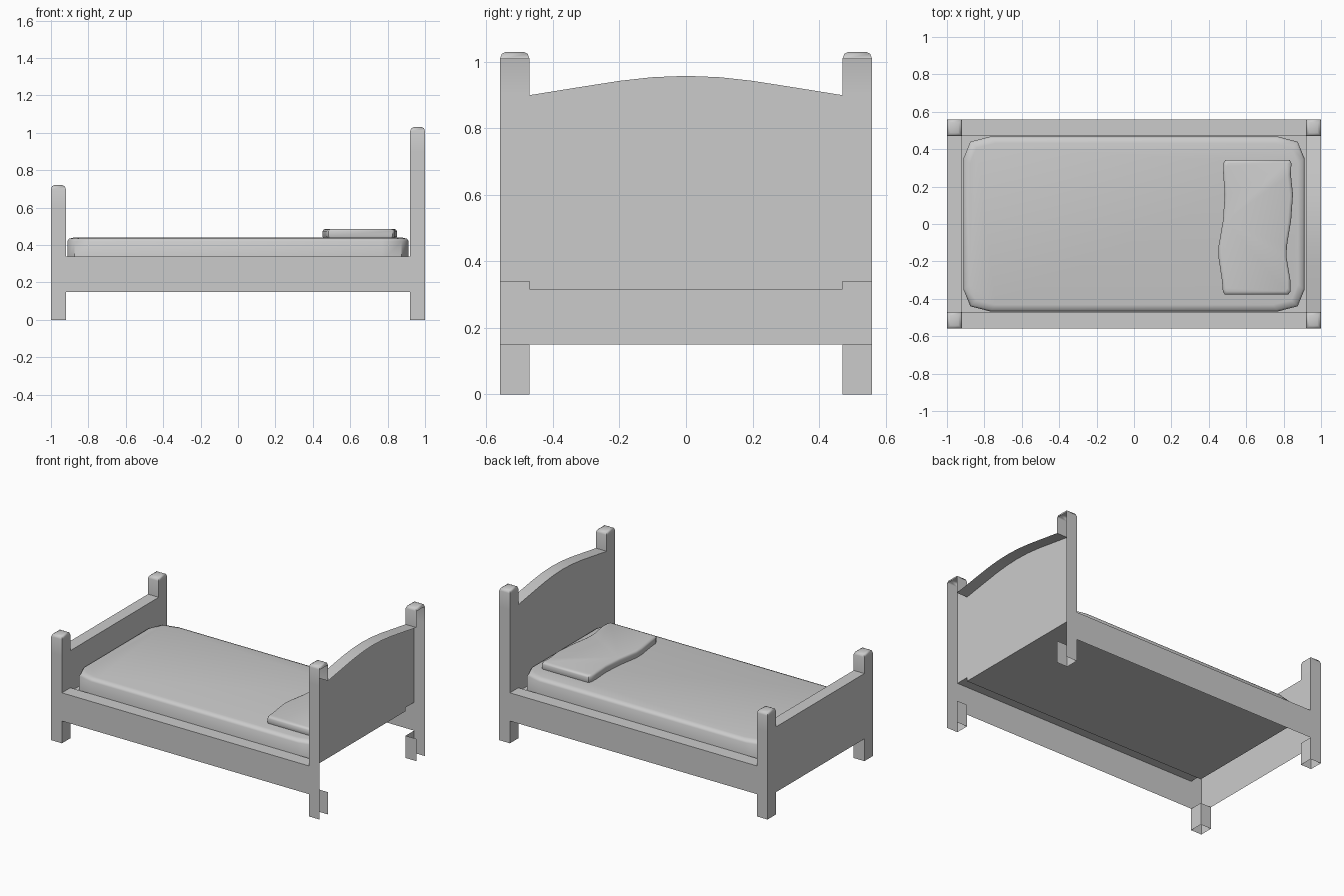
import bpy
import math

if "Cube" in bpy.data.objects:
    bpy.data.objects.remove(bpy.data.objects["Cube"])


def make(name, verts, faces):
    mesh = bpy.data.meshes.new(name)
    mesh.from_pydata(verts, [], faces)
    mesh.update()
    obj = bpy.data.objects.new(name, mesh)
    bpy.context.collection.objects.link(obj)
    bpy.ops.object.select_all(action='DESELECT')
    obj.select_set(True)
    bpy.context.view_layer.objects.active = obj
    bpy.ops.object.shade_smooth_by_angle(angle=math.radians(50))
    return obj


def sheet(name, rows):
    """Skin a sequence of equal-length profiles."""
    n = len(rows[0])
    faces = [(i * n + j, i * n + j + 1, (i + 1) * n + j + 1, (i + 1) * n + j)
             for i in range(len(rows) - 1) for j in range(n - 1)]
    return make(name, [p for r in rows for p in r], faces)


def loft(name, outline, levels, skip=()):
    """Stack an outline at (z, inset) levels, cap the top, leave the bottom open."""
    n = len(outline)
    xs, ys = zip(*outline)
    cx, cy = (min(xs) + max(xs)) / 2, (min(ys) + max(ys)) / 2
    hx, hy = (max(xs) - min(xs)) / 2, (max(ys) - min(ys)) / 2
    verts = [(cx + (x - cx) * (1 - d / hx), cy + (y - cy) * (1 - d / hy), z)
             for z, d in levels for x, y in outline]
    faces = [(i * n + k, i * n + (k + 1) % n, (i + 1) * n + (k + 1) % n, (i + 1) * n + k)
             for i in range(len(levels) - 1) for k in range(n) if (k, i) not in skip]
    faces.append(tuple(range((len(levels) - 1) * n, len(levels) * n)))
    area = sum(xs[k] * ys[(k + 1) % n] - xs[(k + 1) % n] * ys[k] for k in range(n))
    if area < 0:
        faces = [f[::-1] for f in faces]
    return make(name, verts, faces)


YO, YI = 0.56, 0.47            # outer and inner y of the frame
XO, XI = 1.0, 0.92             # outer and inner x of the frame
LEG, RAIL, FLOOR = 0.15, 0.34, 0.315


# Hollow corner posts: sides are outer y, inner x, inner y, outer x
def post(name, sx, sy, height, board_z, open_back):
    outline = [(sx * XO, sy * YO), (sx * XI, sy * YO), (sx * XI, sy * YI), (sx * XO, sy * YI)]
    levels = [(0, 0), (LEG, 0), (RAIL, 0), (board_z, 0),
              (height - 0.022, 0), (height - 0.006, 0.006), (height, 0.018)]
    skip = {(1, 1), (2, 1), (2, 2)}
    if open_back:              # wall side of the head end has no back faces
        skip |= {(3, i) for i in range(4)}
    loft(name, outline, levels, skip)


for side, sy in (("front", -1), ("back", 1)):
    post("head_post_" + side, 1, sy, 1.03, 0.90, True)
    post("foot_post_" + side, -1, sy, 0.72, 0.59, False)

# Side rails and the slightly recessed floor between them
half = [(YO, LEG), (YO, RAIL), (YI, RAIL), (YI, FLOOR)]
profile = half + [(-y, z) for y, z in reversed(half)]
sheet("rails_and_floor", [[(x, y, z) for y, z in profile] for x in (-XI, XI)])

# Arched headboard, open at the back
arch = [(0.47, 0.90), (0.34, 0.921), (0.2, 0.943), (0.1, 0.954)]
arch = [(-y, z) for y, z in arch] + [(0, 0.958)] + arch[::-1]
sheet("headboard", [[(XI, y, FLOOR), (XI, y, z), (XO, y, z)] for y, z in arch])

# Straight footboard
sheet("footboard", [[(-XI, y, FLOOR), (-XI, y, 0.59), (-XO, y, 0.59), (-XO, y, LEG)]
                    for y in (YI, -YI)])

# Mattress with coarse rounded corners
quarter = [(0.912, 0.35), (0.875, 0.44), (0.77, 0.467)]
right = [(x, -y) for x, y in reversed(quarter)] + quarter
loft("mattress", right + [(-x, -y) for x, y in right],
     [(FLOOR, 0), (0.42, 0), (0.434, 0.008), (0.44, 0.035)])

# Pillow with wavy long edges
left_edge = [(0.488, 0.343), (0.478, 0.325), (0.477, 0.27), (0.485, 0.16), (0.476, 0.02),
             (0.452, -0.12), (0.452, -0.18), (0.47, -0.30), (0.475, -0.36), (0.485, -0.377)]
right_edge = [(0.825, -0.377), (0.837, -0.36), (0.836, -0.30), (0.816, -0.18), (0.817, -0.12),
              (0.84, 0.02), (0.85, 0.16), (0.838, 0.27), (0.842, 0.325), (0.832, 0.343)]
loft("pillow", left_edge + right_edge,
     [(0.436, 0.004), (0.447, 0), (0.474, 0), (0.483, 0.005), (0.487, 0.018)])
